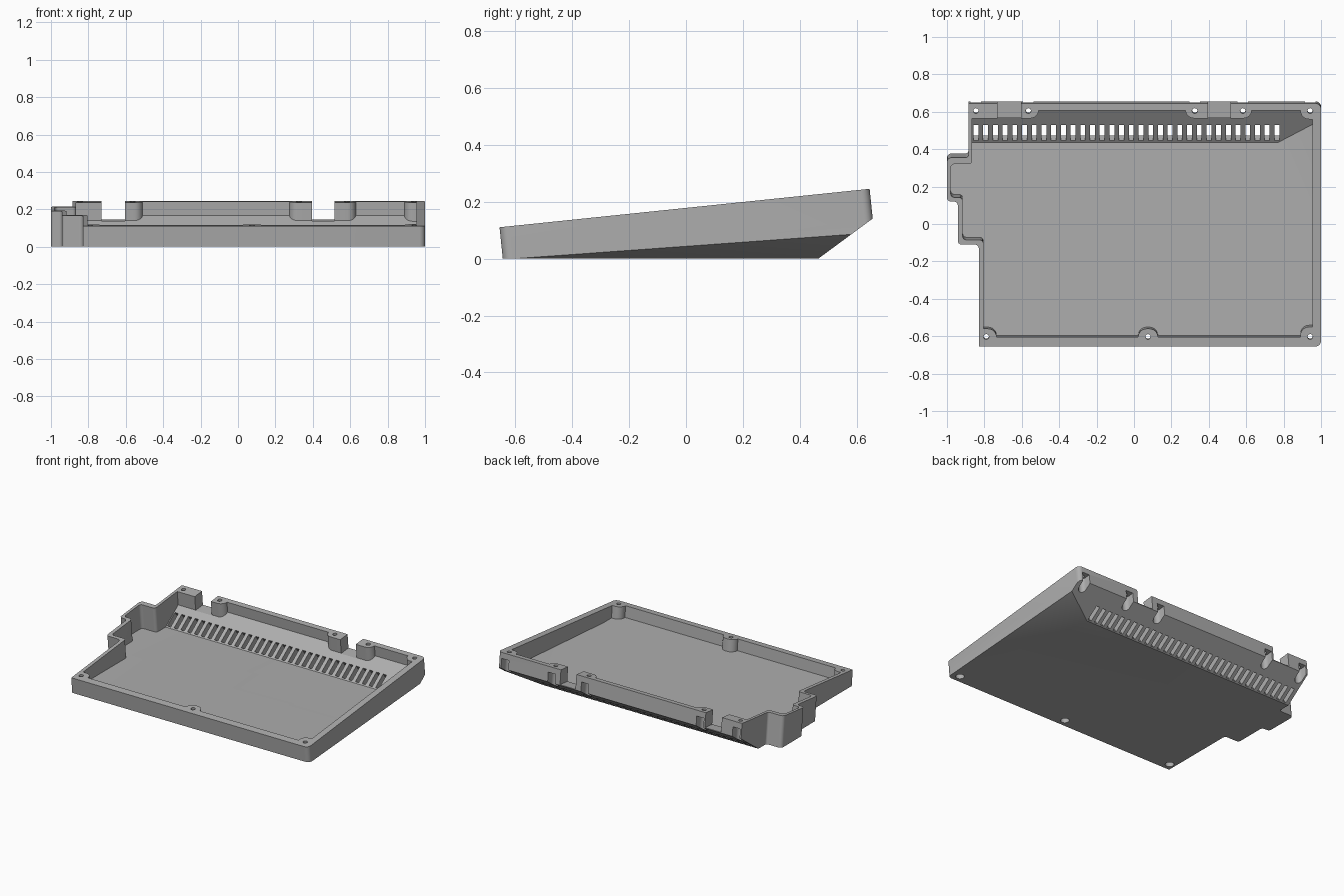
import bpy, bmesh, math
from mathutils import Matrix, Vector

cube = bpy.data.objects.get("Cube")
if cube:
    bpy.data.objects.remove(cube, do_unlink=True)

# The rim plane is tilted; walls run square to it
TILT = math.atan(0.135 / 1.3)
FRAME = Matrix.Translation((0, -0.005, 0.1775)) @ Matrix.Rotation(TILT, 4, 'X')

grey = bpy.data.materials.new("plain_grey")
grey.use_nodes = True
grey.diffuse_color = (0.42, 0.42, 0.42, 1)
grey.node_tree.nodes["Principled BSDF"].inputs["Base Color"].default_value = (0.42, 0.42, 0.42, 1)


def rounded(points, steps=6):
    """Round each (x, y, radius) corner of an outline."""
    out = []
    for i, (x, y, r) in enumerate(points):
        p = Vector((x, y))
        if r == 0:
            out.append(p)
            continue
        prev = Vector(points[i - 1][:2])
        nxt = Vector(points[(i + 1) % len(points)][:2])
        d0, d1 = (prev - p).normalized(), (nxt - p).normalized()
        centre = p + (d0 + d1) * r
        for k in range(steps + 1):
            a = math.pi / 2 * k / steps
            out.append(centre - d1 * r * math.cos(a) - d0 * r * math.sin(a))
    return out


def finish(bm, name):
    bmesh.ops.recalc_face_normals(bm, faces=bm.faces)
    mesh = bpy.data.meshes.new(name)
    bm.to_mesh(mesh)
    bm.free()
    mesh.materials.append(grey)
    ob = bpy.data.objects.new(name, mesh)
    bpy.context.collection.objects.link(ob)
    return ob


def prism(name, outline, low, high, planes=()):
    """Extrude an outline square to the rim, then trim it with planes."""
    bm = bmesh.new()
    face = bm.faces.new([bm.verts.new((p.x, (p.y + 0.005) / math.cos(TILT), low)) for p in outline])
    top = bmesh.ops.extrude_face_region(bm, geom=[face])["geom"]
    bmesh.ops.translate(bm, vec=(0, 0, high - low),
                        verts=[v for v in top if isinstance(v, bmesh.types.BMVert)])
    bm.transform(FRAME)
    for co, no in planes:
        cut = bmesh.ops.bisect_plane(bm, geom=bm.verts[:] + bm.edges[:] + bm.faces[:],
                                     plane_co=co, plane_no=no, clear_outer=True)
        edges = [e for e in cut["geom_cut"] if isinstance(e, bmesh.types.BMEdge)]
        if edges:
            bmesh.ops.contextual_create(bm, geom=edges)
    return finish(bm, name)


def block(name, x0, x1, y0, y1, r, low, high):
    return prism(name, rounded([(x0, y0, r), (x1, y0, r), (x1, y1, r), (x0, y1, r)]), low, high)


def carve(target, cutter):
    mod = target.modifiers.new("carve", 'BOOLEAN')
    mod.operation = 'DIFFERENCE'
    mod.solver = 'EXACT'
    mod.object = cutter
    bpy.context.view_layer.objects.active = target
    bpy.ops.object.modifier_apply(modifier=mod.name)
    bpy.data.objects.remove(cutter, do_unlink=True)


def underside(floor, back, side):
    """Floor, sloped back and sloped side planes, each raised by a thickness."""
    a, b, c = Vector((1, -0.6, 0)), Vector((1, 0.58, 0.085)), Vector((0.78, 0.465, 0))
    return [(Vector((0, 0, floor)), Vector((0, 0, -1))),
            (Vector((0, 0.465, back)), Vector((0, 0.737, -1)).normalized()),
            (a + Vector((0, 0, side)), -(b - a).cross(c - a).normalized())]


# Tray shell
outer = rounded([(-0.83, -0.655, 0), (1, -0.655, 0.03), (1, 0.645, 0.03), (-0.885, 0.645, 0),
                 (-0.885, 0.355, 0.015), (-1, 0.355, 0.025), (-1, 0.12, 0.02), (-0.942, 0.12, 0.02),
                 (-0.942, -0.11, 0.02), (-0.83, -0.11, 0.02)])
inner = rounded([(-0.805, -0.605, 0.02), (0.955, -0.605, 0.02), (0.955, 0.607, 0.02),
                 (-0.865, 0.607, 0.02), (-0.865, 0.32, 0.02), (-0.98, 0.32, 0.02),
                 (-0.98, 0.142, 0.02), (-0.916, 0.142, 0.02), (-0.916, -0.085, 0.02),
                 (-0.805, -0.085, 0.02)])
tray = prism("tray", outer, -0.5, 0, underside(0, 0, 0))
cavity = prism("cavity", inner, -0.5, 0.1, underside(0.037, 0.058, 0.042))

# Screw bosses are left standing in the cavity
for x0, x1, y0, y1 in [(-0.95, -0.51, 0.565, 0.8), (0.275, 0.63, 0.565, 0.8), (0.89, 1.1, 0.56, 0.8),
                       (-0.95, -0.735, -0.8, -0.56), (0.022, 0.128, -0.8, -0.56),
                       (0.89, 1.1, -0.8, -0.55)]:
    carve(cavity, block("boss", x0, x1, y0, y1, 0.045, -0.6, 0.2))
carve(tray, cavity)

# Connector notches in the back wall
for x0, x1 in [(-0.73, -0.605), (0.395, 0.515)]:
    carve(tray, block("notch", x0, x1, 0.5, 0.8, 0, -0.1, 0.1))

# Screw holes with recesses underneath; the back ones open through the wall
screws = [(x, 0.605) for x in (-0.845, -0.565, 0.325, 0.582, 0.942)]
screws += [(x, -0.603) for x in (-0.79, 0.075, 0.942)]
for x, y in screws:
    carve(tray, block("hole", x - 0.014, x + 0.014, y - 0.014, y + 0.014, 0.0139, -0.5, 0.1))
    end = 0.8 if y > 0 else y + 0.028
    carve(tray, block("recess", x - 0.028, x + 0.028, y - 0.028, end, 0.0279, -0.5, -0.04))

# Row of vent slots square to the sloped back
bm = bmesh.new()
lean = Matrix.Rotation(math.atan(0.737), 4, 'X')
for i in range(32):
    place = Matrix.Translation((-0.845 + i * 0.0519, 0.4875, 0.0746))
    bmesh.ops.create_cube(bm, size=1, matrix=place @ lean @ Matrix.Diagonal((0.026, 0.105, 0.16, 1)))
carve(tray, finish(bm, "vents"))

bpy.ops.object.select_all(action='DESELECT')
tray.select_set(True)
bpy.context.view_layer.objects.active = tray
bpy.ops.object.shade_smooth_by_angle(angle=math.radians(25))
